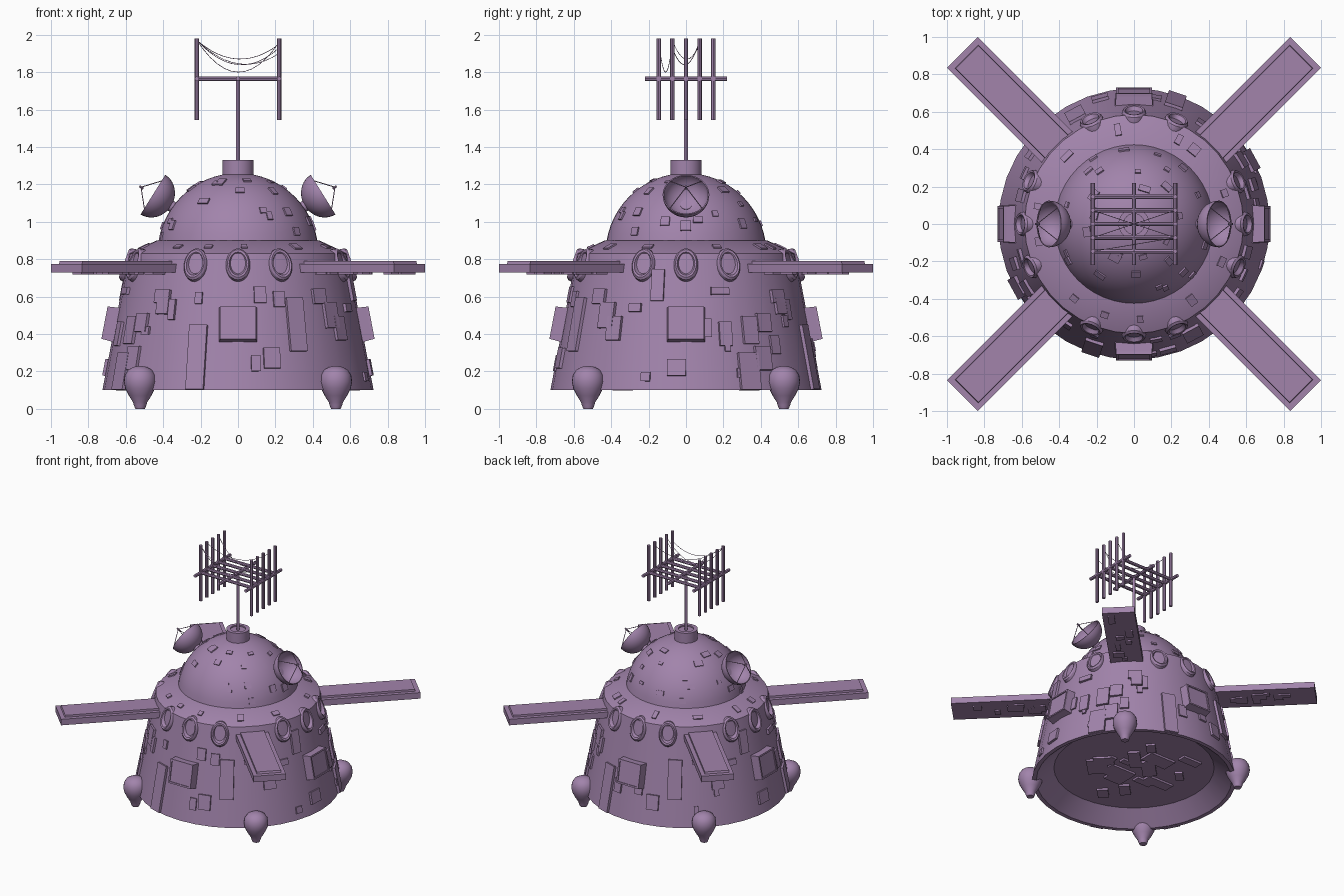
import bpy, bmesh, math, random
from math import sin, cos, pi, radians, asin, atan2
from mathutils import Vector, Matrix

if "Cube" in bpy.data.objects:
    bpy.data.objects.remove(bpy.data.objects["Cube"])

random.seed(7)
SLOPE = atan2(0.14, 0.73)


def body_r(z):
    return 0.725 - 0.14 * (z - 0.1) / 0.73


def finish(name, bm, smooth=True):
    bmesh.ops.recalc_face_normals(bm, faces=bm.faces)
    me = bpy.data.meshes.new(name)
    bm.to_mesh(me)
    bm.free()
    ob = bpy.data.objects.new(name, me)
    bpy.context.collection.objects.link(ob)
    ob.data.materials.append(MAT)
    if smooth:
        bpy.ops.object.select_all(action='DESELECT')
        ob.select_set(True)
        bpy.context.view_layer.objects.active = ob
        bpy.ops.object.shade_smooth_by_angle(angle=radians(30))
    return ob


def frame(a, r, z, tilt):
    # x = tangent, y = up the surface, z = outward normal
    n = Vector((cos(a) * cos(tilt), sin(a) * cos(tilt), sin(tilt)))
    t = Vector((-sin(a), cos(a), 0))
    m = Matrix((t, n.cross(t), n)).transposed().to_4x4()
    m.translation = (r * cos(a), r * sin(a), z)
    return m


def add_lathe(bm, pts, n, m=Matrix()):
    tmp = bmesh.new()
    vs = [tmp.verts.new((r, 0, z)) for r, z in pts]
    es = [tmp.edges.new(p) for p in zip(vs, vs[1:])]
    bmesh.ops.spin(tmp, geom=vs + es, cent=(0, 0, 0), axis=(0, 0, 1), angle=2 * pi, steps=n)
    bmesh.ops.remove_doubles(tmp, verts=tmp.verts, dist=1e-5)
    bmesh.ops.recalc_face_normals(tmp, faces=tmp.faces)
    tmp.transform(m)
    me = bpy.data.meshes.new("tmp")
    tmp.to_mesh(me)
    tmp.free()
    bm.from_mesh(me)
    bpy.data.meshes.remove(me)


def add_box(bm, m, sx, sy, z0, z1, taper=1.0):
    vs = bmesh.ops.create_cube(bm, size=1)['verts']
    for v in vs:
        k = taper if v.co.z > 0 else 1
        v.co = m @ Vector((v.co.x * sx * k, v.co.y * sy * k, z1 if v.co.z > 0 else z0))


def add_rod(bm, a, b, r, n=8):
    a, b = Vector(a), Vector(b)
    m = Matrix.Translation((a + b) / 2) @ (b - a).to_track_quat('Z', 'Y').to_matrix().to_4x4()
    bmesh.ops.create_cone(bm, cap_ends=True, segments=n, radius1=r, radius2=r,
                          depth=(b - a).length, matrix=m)


MAT = bpy.data.materials.new("violet")
MAT.diffuse_color = (0.36, 0.23, 0.41, 1)
MAT.use_nodes = True
MAT.node_tree.nodes["Principled BSDF"].inputs["Base Color"].default_value = MAT.diffuse_color

# Hull with shoulder and hollow underside
bm = bmesh.new()
add_lathe(bm, [(0, 0.2), (0.57, 0.2), (0.695, 0.1), (0.725, 0.1), (0.585, 0.83),
               (0.435, 0.9), (0, 0.9)], 36)
finish("hull", bm)

# Dome and cap
bm = bmesh.new()
dome = [(0.43 * cos(e), 0.83 + 0.43 * sin(e)) for e in [radians(9 + i * 81 / 14) for i in range(15)]]
dome[-1] = (0, 1.26)
add_lathe(bm, dome, 48)
finish("dome", bm)
bm = bmesh.new()
add_lathe(bm, [(0, 1.2), (0.083, 1.2), (0.083, 1.33), (0.055, 1.33), (0.055, 1.32), (0, 1.32)], 32)
finish("dome_cap", bm)

# Bulb feet under each wing
bm = bmesh.new()
foot = [(0, 0), (0.026, 0), (0.034, 0.02), (0.038, 0.035), (0.06, 0.07), (0.08, 0.11), (0.087, 0.145),
        (0.082, 0.18), (0.064, 0.208), (0.035, 0.224), (0, 0.23)]
for k in range(4):
    a = pi / 4 + k * pi / 2
    add_lathe(bm, foot, 24, Matrix.Translation((0.74 * cos(a), 0.74 * sin(a), 0)))
finish("feet", bm)

# Wings with raised top panel and plates below
bm = bmesh.new()
for k in range(4):
    m = Matrix.Rotation(pi / 4 + k * pi / 2, 4, 'Z') @ Matrix.Translation((0.8725, 0, 0))
    add_box(bm, m, 0.85, 0.233, 0.728, 0.775)
    add_box(bm, m, 0.79, 0.175, 0.77, 0.79, 0.985)
    for _ in range(7):
        p = m @ Matrix.Translation((random.uniform(-0.25, 0.35), random.uniform(-0.06, 0.06), 0))
        add_box(bm, p, random.uniform(0.04, 0.12), random.uniform(0.03, 0.09), 0.719, 0.73)
finish("wings", bm, False)

# Oval ports around the shoulder, skipping the wings
bm = bmesh.new()
port = [(0.062, -0.06), (0.067, -0.01), (0.064, 0.016), (0.056, 0.027), (0.047, 0.024),
        (0.04, 0.008), (0.028, -0.006), (0.014, -0.012), (0, -0.014)]
for k in range(16):
    if k % 4 != 2:
        m = frame(k * pi / 8, 0.585, 0.768, radians(20))
        add_lathe(bm, port, 24, m @ Matrix.Diagonal((1, 1.4, 1, 1)))
finish("shoulder_ports", bm)

# Four large hatches
bm = bmesh.new()
for k in range(4):
    m = frame(k * pi / 2, body_r(0.45), 0.45, SLOPE)
    add_box(bm, m, 0.205, 0.19, -0.03, 0.05, 0.93)
    for s in (-1, 1):
        add_box(bm, m @ Matrix.Translation((s * 0.09, 0, 0)), 0.012, 0.178, 0.04, 0.057)
        add_box(bm, m @ Matrix.Translation((0, s * 0.083, 0)), 0.19, 0.012, 0.04, 0.057)
finish("hatches", bm, False)

# Hull plates: sideways offset, height, width, length per side
front = [(-.22, .275, .1, .35), (-.51, .46, .09, .1), (-.4, .6, .1, .07), (-.35, .53, .04, .11),
         (.31, .45, .1, .29), (.18, .27, .09, .11), (.43, .6, .09, .08), (.54, .43, .09, .13),
         (-.62, .2, .12, .2)]
side = [(-.15, .66, .07, .17), (-.42, .5, .1, .14), (-.27, .54, .07, .045), (-.05, .22, .1, .09),
        (.21, .4, .07, .13), (.34, .42, .09, .15), (.41, .27, .1, .13), (.18, .63, .1, .04),
        (.5, .55, .08, .09)]
bm = bmesh.new()
for k in range(4):
    for u, z, w, h in (side if k % 2 == 0 else front):
        r = body_r(z)
        add_box(bm, frame(k * pi / 2 + asin(u / r), r, z, SLOPE), w, h, -0.02, 0.014)
for _ in range(16):
    z = random.uniform(0.16, 0.66)
    add_box(bm, frame(random.uniform(0, 2 * pi), body_r(z), z, SLOPE),
            random.uniform(0.03, 0.07), random.uniform(0.04, 0.1), -0.02, 0.01)
finish("hull_plates", bm, False)

# Small plates on dome, shoulder and underside
bm = bmesh.new()
for k in range(34):
    e = radians(random.choice((14, 22, 30, 40, 52, 62)) + random.uniform(-3, 3))
    a = k * 2.4 + random.uniform(-0.2, 0.2)
    add_box(bm, frame(a, 0.427 * cos(e), 0.83 + 0.427 * sin(e), e),
            random.uniform(0.03, 0.065), random.uniform(0.02, 0.055), -0.015, 0.01)
for k in range(12):
    add_box(bm, frame(k * pi / 6 + random.uniform(0, 0.4), 0.51, 0.865, radians(65)),
            random.uniform(0.03, 0.08), random.uniform(0.03, 0.07), -0.015, 0.008)
finish("dome_plates", bm, False)
bm = bmesh.new()
for k in range(16):
    r = random.uniform(0.1, 0.42)
    m = Matrix.Translation((r * cos(k * 2.4), r * sin(k * 2.4), 0)) @ Matrix.Rotation(pi / 4 * (k % 2), 4, 'Z')
    add_box(bm, m, random.uniform(0.05, 0.25), random.uniform(0.04, 0.15), 0.185, 0.205)
finish("underside_plates", bm, False)

# Two dishes with feed struts
bm = bmesh.new()
R = 0.125
arc = [radians(i * 9) for i in range(11)]
bowl = [(R * sin(t), -0.115 * cos(t)) for t in arc]
inner = [((R - 0.006) * sin(t), -0.107 * cos(t)) for t in reversed(arc)]
bowl[0], inner[-1] = (0, -0.115), (0, -0.107)
for a in (0, pi):
    m = frame(a, 0.455, 1.145, radians(32))
    add_lathe(bm, bowl + inner, 32, m)
    feed = m @ Vector((0, 0, 0.075))
    for j in range(4):
        t = pi / 4 + j * pi / 2
        add_rod(bm, m @ Vector((0.122 * cos(t), 0.122 * sin(t), 0)), feed, 0.0025, 6)
    add_rod(bm, m @ Vector((0, 0, -0.16)), m @ Vector((0, 0, -0.1)), 0.03, 16)
    add_rod(bm, m @ Vector((0, 0, 0.06)), m @ Vector((0, 0, 0.085)), 0.006, 8)
finish("dishes", bm)

# Mast and antenna rack
bm = bmesh.new()
add_rod(bm, (0, 0, 1.3), (0, 0, 1.77), 0.012, 12)
for x in (-0.22, 0, 0.22):
    add_rod(bm, (x, -0.22, 1.765), (x, 0.22, 1.765), 0.012)
rows = [-0.146, -0.073, 0, 0.073, 0.146]
for y in rows:
    add_rod(bm, (-0.232, y, 1.765), (0.232, y, 1.765), 0.012)
    for x in (-0.22, 0.22):
        add_rod(bm, (x, y, 1.545), (x, y, 1.98), 0.012)
finish("antenna_rack", bm)

# Sagging wires between the posts
bm = bmesh.new()
for y0, y1, z1, sag in ((-.146, -.073, 1.96, .165), (-.073, .073, 1.95, .09),
                        (.073, -.073, 1.93, .11), (-.146, -.146, 1.9, .09)):
    pts = []
    for i in range(13):
        t = i / 12
        pts.append((-0.22 + 0.44 * t, y0 + (y1 - y0) * t,
                    1.97 + (z1 - 1.97) * t - sag * 4 * t * (1 - t)))
    for p, q in zip(pts, pts[1:]):
        add_rod(bm, p, q, 0.0018, 5)
finish("wires", bm)
